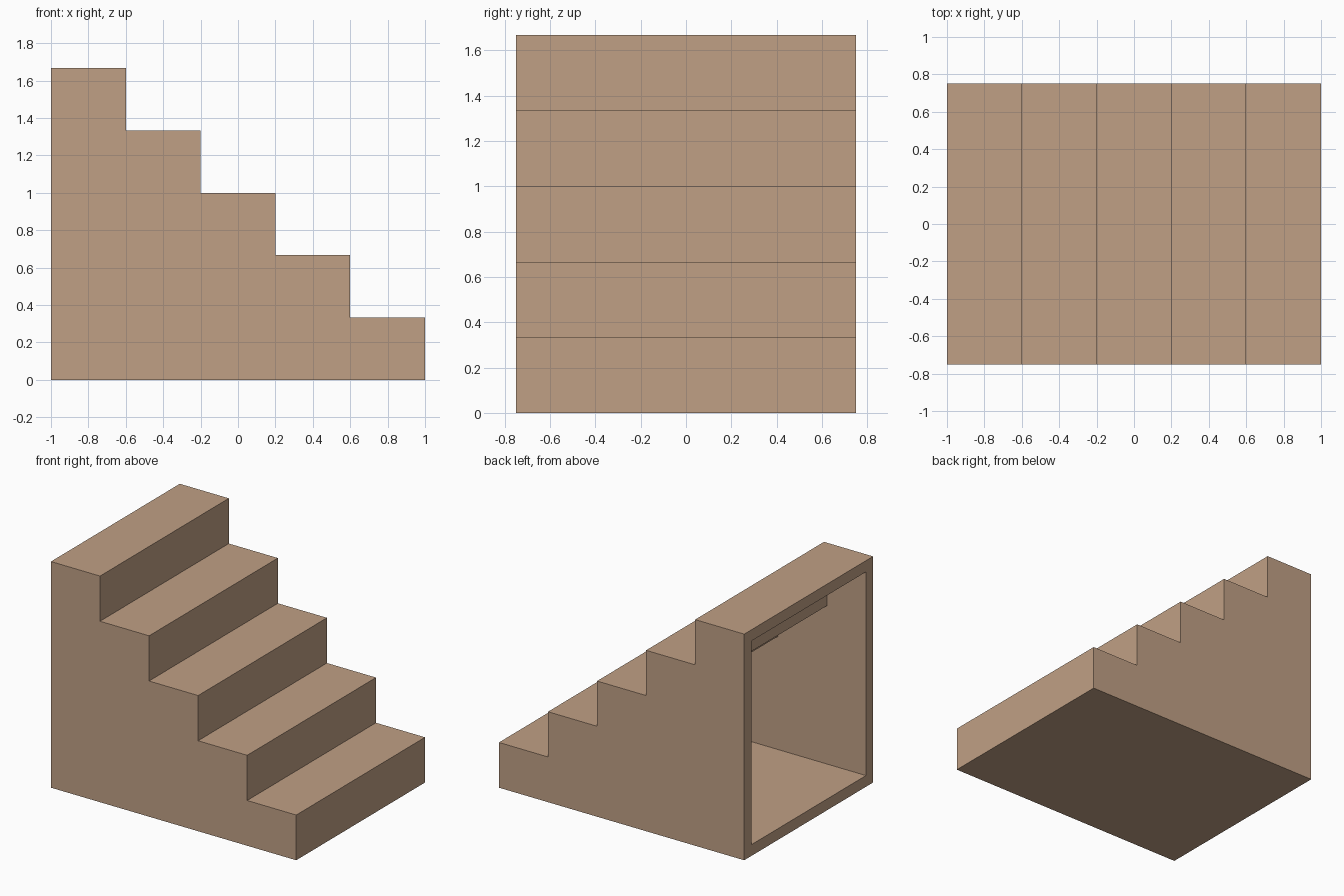
import bpy, bmesh

if "Cube" in bpy.data.objects:
    bpy.data.objects.remove(bpy.data.objects["Cube"])

STEPS, TREAD, RISE = 5, 0.4, 1 / 3
HALF_WIDTH, WALL = 0.75, 0.083

wood = bpy.data.materials.new("tan")
wood.diffuse_color = (0.527, 0.352, 0.235, 1)
wood.use_nodes = True
wood.node_tree.nodes["Principled BSDF"].inputs["Base Color"].default_value = wood.diffuse_color


def stair_profile(t):
    """Stepped outline moved inwards by t; the tall end stays at x = -1."""
    pts = [(-1, t), (1 - t, t)]
    for i in range(STEPS):
        z = (i + 1) * RISE - t
        x_next = -1 if i == STEPS - 1 else 1 - (i + 1) * TREAD - t
        pts += [(1 - i * TREAD - t, z), (x_next, z)]
    # drop the repeated riser foot positions
    return list(dict.fromkeys(pts))


def add_shell(bm, t):
    """Stepped skin with side walls, left open at the tall end."""
    w = HALF_WIDTH - t
    front, back = [[bm.verts.new((x, y, z)) for x, z in stair_profile(t)]
                   for y in (-w, w)]
    inward = t > 0
    faces = [front, back[::-1]]
    for i in range(len(front) - 1):
        faces.append([front[i + 1], front[i], back[i], back[i + 1]])
    for f in faces:
        bm.faces.new(f[::-1] if inward else f)
    # corner loop of the open end
    return [front[0], front[-1], back[-1], back[0]]


bm = bmesh.new()
outer = add_shell(bm, 0)
inner = add_shell(bm, WALL)

# Rim joining the outer and inner skins around the opening
for i in range(4):
    j = (i + 1) % 4
    bm.faces.new([outer[i], outer[j], inner[j], inner[i]])
bmesh.ops.recalc_face_normals(bm, faces=bm.faces)

mesh = bpy.data.meshes.new("hollow_staircase")
bm.to_mesh(mesh)
bm.free()
mesh.materials.append(wood)
bpy.context.collection.objects.link(bpy.data.objects.new("hollow_staircase", mesh))
